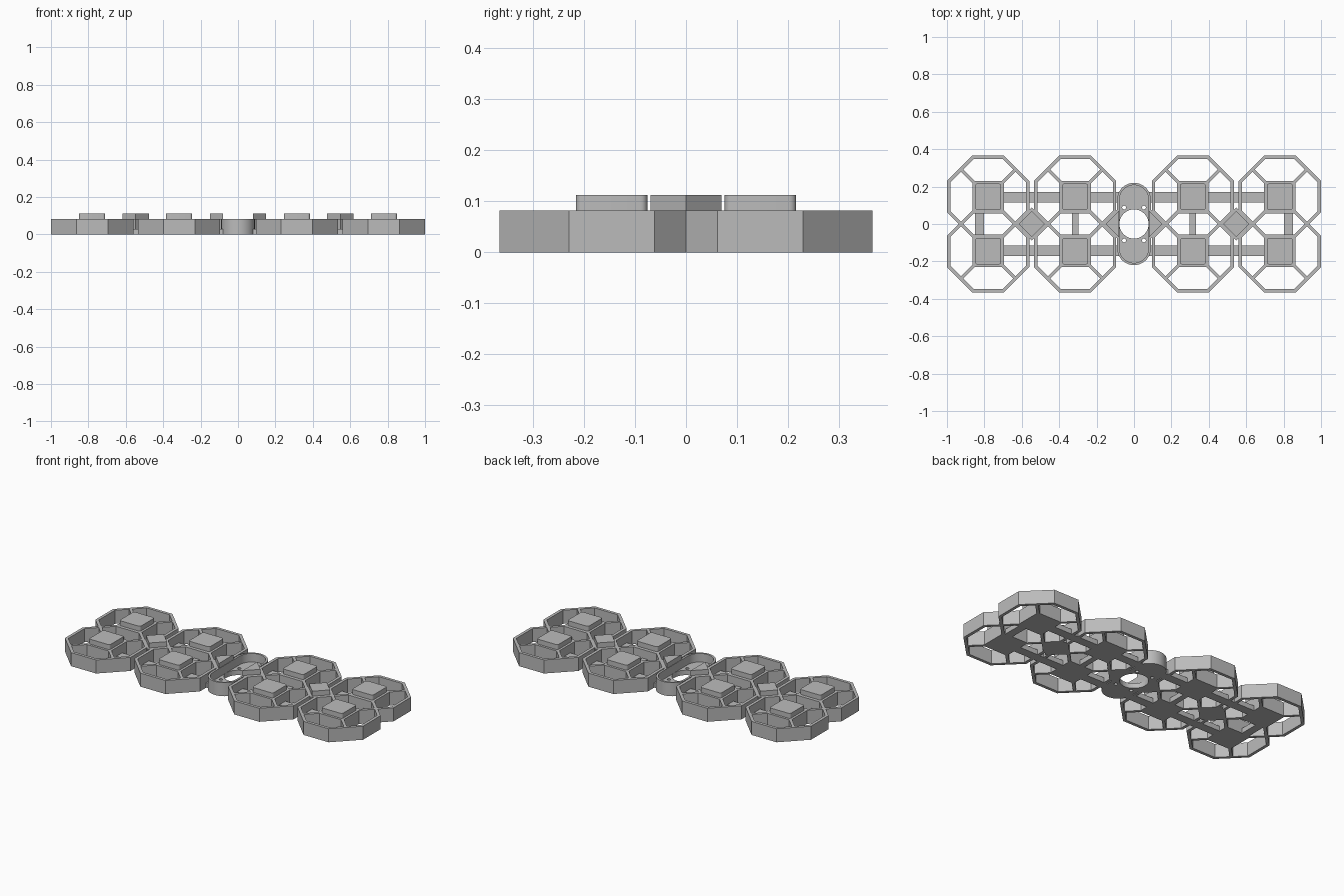
import bpy, bmesh, math

if "Cube" in bpy.data.objects:
    bpy.data.objects.remove(bpy.data.objects["Cube"], do_unlink=True)

grey = bpy.data.materials.new("plain_grey")
grey.use_nodes = True
COLOUR = (0.5, 0.5, 0.5, 1)
grey.diffuse_color = COLOUR
grey.node_tree.nodes["Principled BSDF"].inputs["Base Color"].default_value = COLOUR

WALL_H, TOP_H, RAIL_H = 0.082, 0.112, 0.03
ROW_Y, COLUMNS = 0.146, (0.78, 0.315)


def finish(name, bm, smooth=False):
    bmesh.ops.recalc_face_normals(bm, faces=bm.faces)
    mesh = bpy.data.meshes.new(name)
    bm.to_mesh(mesh)
    bm.free()
    mesh.materials.append(grey)
    obj = bpy.data.objects.new(name, mesh)
    bpy.context.collection.objects.link(obj)
    if smooth:
        bpy.ops.object.select_all(action="DESELECT")
        obj.select_set(True)
        bpy.context.view_layer.objects.active = obj
        bpy.ops.object.shade_smooth_by_angle(angle=math.radians(35))
    return obj


def prism(name, outline, z0, z1, smooth=False):
    bm = bmesh.new()
    face = bm.faces.new([bm.verts.new((x, y, z0)) for x, y in outline])
    top = bmesh.ops.extrude_face_region(bm, geom=[face], use_keep_orig=True)["geom"]
    bmesh.ops.translate(bm, vec=(0, 0, z1 - z0), verts=[v for v in top if isinstance(v, bmesh.types.BMVert)])
    return finish(name, bm, smooth)


def ring(name, outer, inner, z0, z1, smooth=False):
    bm = bmesh.new()
    loops = [[bm.verts.new((x, y, z)) for x, y in pts]
             for pts, z in ((outer, z0), (outer, z1), (inner, z1), (inner, z0))]
    n = len(outer)
    for a, b in zip(loops, loops[1:] + loops[:1]):
        for i in range(n):
            j = (i + 1) % n
            bm.faces.new((a[i], a[j], b[j], b[i]))
    return finish(name, bm, smooth)


def rect(x, y, hx, hy):
    return [(x - hx, y - hy), (x + hx, y - hy), (x + hx, y + hy), (x - hx, y + hy)]


def rounded_square(x, y, half, r, steps=5):
    pts = []
    for q, (sx, sy) in enumerate(((1, 1), (-1, 1), (-1, -1), (1, -1))):
        for i in range(steps + 1):
            a = math.pi / 2 * (q + i / steps)
            pts.append((x + sx * (half - r) + r * math.cos(a), y + sy * (half - r) + r * math.sin(a)))
    return pts


def octagon(x, y, a, h):
    return [(x + px, y + py) for px, py in
            ((a, -h), (a, h), (h, a), (-h, a), (-a, h), (-a, -h), (-h, -a), (h, -a))]


def stadium(r, cy, steps=24):
    pts = []
    for s in (0, 1):
        for i in range(steps + 1):
            a = math.pi * (s + i / steps)
            pts.append((r * math.cos(a), (cy if s == 0 else -cy) + r * math.sin(a)))
    return pts


def circle(x, y, r, n=40):
    return [(x + r * math.cos(2 * math.pi * i / n), y + r * math.sin(2 * math.pi * i / n)) for i in range(n)]


def diamond(x, r):
    return [(x + r, 0), (x, r), (x - r, 0), (x, -r)]


for sx, side in ((1, "left"), (-1, "right")):
    # Four octagonal guards per side, each with a central block and pad
    for sy, end in ((-1, "front"), (1, "back")):
        for cx, place in zip(COLUMNS, ("outer", "inner")):
            x, y, tag = sx * cx, sy * ROW_Y, f"{side}_{end}_{place}"
            ring(f"guard_{tag}", octagon(x, y, 0.22, 0.084), octagon(x, y, 0.202, 0.077), 0, WALL_H)
            prism(f"block_{tag}", rect(x, y, 0.084, 0.084), 0, WALL_H)
            prism(f"pad_{tag}", rounded_square(x, y, 0.07, 0.013), WALL_H, TOP_H, True)
            # Diagonal struts from block corners to guard
            w = 0.006
            for dx in (1, -1):
                for dy in (1, -1):
                    a, b = 0.078, 0.148
                    prism(f"strut_{tag}", [(x + dx * (a + w), y + dy * (a - w)), (x + dx * (b + w), y + dy * (b - w)),
                                           (x + dx * (b - w), y + dy * (b + w)), (x + dx * (a - w), y + dy * (a + w))],
                          0, WALL_H)
        # Long rail joining the blocks to the hub
        prism(f"rail_{side}_{end}", rect(sx * 0.41, sy * 0.143, 0.34, 0.027), 0, RAIL_H)
    # Cross bars
    prism(f"outer_crossbar_{side}", rect(sx * 0.827, 0, 0.024, 0.08), 0, RAIL_H)
    prism(f"inner_crossbar_{side}", rect(sx * 0.315, 0, 0.017, 0.08), 0, RAIL_H)
    # Diamond caps between guards
    prism(f"diamond_base_{side}", diamond(sx * 0.547, 0.088), 0, WALL_H)
    prism(f"diamond_cap_{side}", diamond(sx * 0.547, 0.07), WALL_H, TOP_H)
    # Half diamonds beside the hub
    for name, r, z0, z1 in (("base", 0.088, 0, WALL_H), ("cap", 0.07, WALL_H, TOP_H)):
        prism(f"half_diamond_{name}_{side}", [(sx * 0.08, -r), (sx * (0.08 + r), 0), (sx * 0.08, r)], z0, z1)

# Central hub: low plate with openings and a thin rim
plate = prism("hub_plate", stadium(0.088, 0.13), 0, RAIL_H)
holes = [(0, 0, 0.078)] + [(px, py, 0.01) for px in (-0.053, 0.053) for py in (-0.088, 0.088)]
for hx, hy, r in holes:
    cutter = prism("hole_cutter", circle(hx, hy, r), -0.05, 0.2)
    cutter.hide_render = True
    cutter.hide_set(True)
    mod = plate.modifiers.new("opening", "BOOLEAN")
    mod.operation, mod.object, mod.solver = "DIFFERENCE", cutter, "EXACT"
    bpy.context.view_layer.objects.active = plate
    bpy.ops.object.modifier_apply(modifier=mod.name)
    bpy.data.objects.remove(cutter, do_unlink=True)
ring("hub_rim", stadium(0.09, 0.13), stadium(0.078, 0.13), 0, WALL_H, True)
